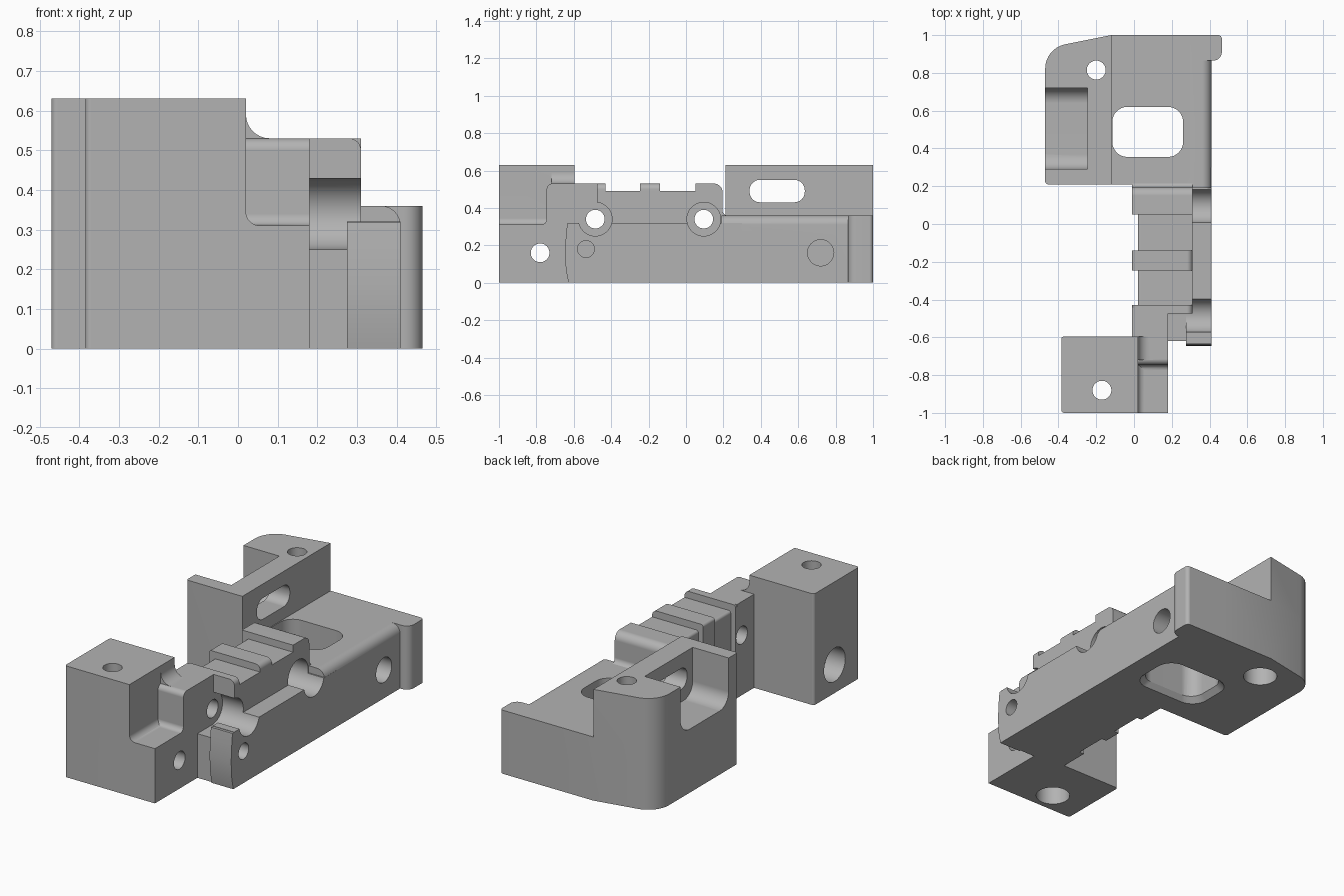
import bpy, bmesh, math
from mathutils import Vector

cube = bpy.data.objects.get("Cube")
if cube:
    bpy.data.objects.remove(cube, do_unlink=True)

grey = bpy.data.materials.new("plain_grey")
grey.use_nodes = True
COLOUR = (0.45, 0.45, 0.45, 1)
grey.diffuse_color = COLOUR
grey.node_tree.nodes["Principled BSDF"].inputs["Base Color"].default_value = COLOUR


def rounded(points, steps=8):
    """Polygon of (u, v) or (u, v, radius) corners with arcs at the radii."""
    out = []
    for i, p in enumerate(points):
        c = Vector(p[:2])
        if len(p) < 3:
            out.append(c)
            continue
        a = (Vector(points[i - 1][:2]) - c).normalized()
        b = (Vector(points[(i + 1) % len(points)][:2]) - c).normalized()
        half = a.angle(b) / 2
        centre = c + (a + b).normalized() * p[2] / math.sin(half)
        reach = p[2] / math.tan(half)
        start, end = c + a * reach - centre, c + b * reach - centre
        turn = math.atan2(start.x * end.y - start.y * end.x, start.dot(end))
        for k in range(steps + 1):
            t = turn * k / steps
            out.append(centre + Vector((start.x * math.cos(t) - start.y * math.sin(t),
                                        start.x * math.sin(t) + start.y * math.cos(t))))
    return out


def rect(u0, v0, u1, v1, r=None):
    corners = [(u0, v0), (u1, v0), (u1, v1), (u0, v1)]
    return [c + (r,) for c in corners] if r else corners


def circle(u, v, r, n=40):
    return [(u + r * math.cos(math.tau * k / n), v + r * math.sin(math.tau * k / n))
            for k in range(n)]


def prism(name, axis, points, lo, hi, flare=1.0):
    """Extrude a profile along an axis; flare scales the far end."""
    place = {"x": lambda u, v, w: (w, u, v),
             "y": lambda u, v, w: (u, w, v),
             "z": lambda u, v, w: (u, v, w)}[axis]
    outline = rounded(points)
    mid = sum(outline, Vector((0, 0))) / len(outline)
    bm = bmesh.new()
    near = [bm.verts.new(place(p.x, p.y, lo)) for p in outline]
    far = []
    for p in outline:
        q = mid + (p - mid) * flare
        far.append(bm.verts.new(place(q.x, q.y, hi)))
    bm.faces.new(near)
    bm.faces.new(far)
    for i in range(len(near)):
        bm.faces.new((near[i - 1], near[i], far[i], far[i - 1]))
    bmesh.ops.recalc_face_normals(bm, faces=bm.faces)
    mesh = bpy.data.meshes.new(name)
    bm.to_mesh(mesh)
    bm.free()
    mesh.materials.append(grey)
    obj = bpy.data.objects.new(name, mesh)
    bpy.context.collection.objects.link(obj)
    return obj


def combine(body, part, operation):
    bpy.context.view_layer.objects.active = body
    mod = body.modifiers.new("join", "BOOLEAN")
    mod.operation, mod.solver, mod.object = operation, "EXACT", part
    bpy.ops.object.modifier_apply(modifier=mod.name)
    bpy.data.objects.remove(part, do_unlink=True)


# Rear plate, the base of the whole bracket
def rear_outline(right):
    return [(-0.47, 0.21, 0.015), (right, 0.21), (right, 1), (-0.12, 1), (-0.47, 0.93, 0.13)]


body = prism("bracket_body", "z", rear_outline(0.3), 0, 0.36)

solids = [
    # rear wall, rounded right edge and end lug
    prism("rear_wall", "z", rear_outline(-0.12)[:2] + rear_outline(-0.12)[3:], 0, 0.63),
    prism("rear_edge", "y", [(0.2, 0), (0.41, 0), (0.41, 0.36, 0.05), (0.2, 0.36)], 0.19, 1),
    prism("lug", "z", [(0.35, 0.865), (0.465, 0.865, 0.045), (0.465, 1, 0.02), (0.35, 1)], 0, 0.36),
    # lower ledge and its front tab
    prism("ledge", "z", [(0.02, -0.62), (0.41, -0.62), (0.41, 0.3), (0.02, 0.3)], 0, 0.32),
    prism("tab", "x", [(-0.55, 0), (-0.628, 0), (-0.642, 0.07), (-0.647, 0.16),
                       (-0.642, 0.25), (-0.635, 0.318), (-0.55, 0.318)], 0.275, 0.41),
    # spine with ribs
    prism("spine", "y", [(0.02, 0), (0.31, 0), (0.31, 0.49), (0.02, 0.49, 0.015)], -0.475, 0.15),
    prism("rear_rib", "x", [(0.05, 0), (0.25, 0), (0.25, 0.358), (0.195, 0.358, 0.03),
                            (0.195, 0.53, 0.045), (0.05, 0.53)], -0.01, 0.31),
    # front block and stepped side
    prism("front_block", "z", [(-0.385, -1, 0.015), (0.02, -1), (0.02, -0.595),
                               (-0.385, -0.595, 0.015)], 0, 0.63),
    prism("front_step", "x", [(-1, 0), (-0.44, 0), (-0.44, 0.53), (-0.745, 0.53, 0.03),
                              (-0.745, 0.31, 0.03), (-1, 0.31)], -0.01, 0.18),
    # fillets between the block and its steps
    prism("upper_fillet", "y", [(0, 0.5), (0.1, 0.5), (0.1, 0.53), (0.02, 0.53, 0.06),
                                (0.02, 0.61), (0, 0.61)], -0.72, -0.595),
    prism("lower_fillet", "y", [(0, 0.28), (0.08, 0.28), (0.08, 0.31), (0.02, 0.31, 0.035),
                                (0.02, 0.37), (0, 0.37)], -1, -0.73),
]
for y0, y1 in ((-0.475, -0.43), (-0.245, -0.14)):
    solids.append(prism("rib", "y", [(-0.01, 0), (0.31, 0), (0.31, 0.53, 0.03),
                                     (-0.01, 0.53, 0.015)], y0, y1))
for part in solids:
    combine(body, part, "UNION")

cuts = [
    # rear wall pocket and slot, plate window
    prism("pocket", "x", [(0.29, 0.7), (0.29, 0.36, 0.08), (0.72, 0.36, 0.08), (0.72, 0.7)],
          -0.5, -0.245),
    prism("slot", "x", rect(0.34, 0.43, 0.635, 0.55, 0.055), -0.3, -0.08),
    prism("window", "z", rect(-0.115, 0.355, 0.26, 0.62, 0.08), -0.1, 0.45),
    prism("window_flare", "z", rect(-0.115, 0.355, 0.26, 0.62, 0.08), 0.03, -0.005, 1.18),
    # clearance behind the front tab
    prism("tab_gap", "x", rect(-0.7, 0.25, -0.485, 0.43), 0.18, 0.275),
    # cross holes
    prism("front_cross_hole", "x", circle(-0.78, 0.16, 0.05), -0.5, 0.5),
    prism("front_cross_bore", "x", circle(-0.78, 0.16, 0.095), -0.5, -0.27),
    prism("rear_blind_hole", "x", circle(0.72, 0.16, 0.07), 0.2, 0.5),
    prism("ledge_blind_hole", "x", circle(-0.535, 0.18, 0.045), 0.3, 0.5),
]
for y in (-0.485, 0.095):
    cuts.append(prism("spine_hole", "x", circle(y, 0.34, 0.05), -0.2, 0.6))
    cuts.append(prism("spine_bore", "x", circle(y, 0.34, 0.09), 0.18, 0.6))
# upright screw holes, wider from below
for x, y in ((-0.17, -0.88), (-0.2, 0.815)):
    cuts.append(prism("screw_hole", "z", circle(x, y, 0.05), -0.1, 0.8))
    cuts.append(prism("screw_bore", "z", circle(x, y, 0.09), -0.1, 0.12))
for part in cuts:
    combine(body, part, "DIFFERENCE")

# Smooth rounds with crisp edges
bpy.ops.object.select_all(action="DESELECT")
body.select_set(True)
bpy.context.view_layer.objects.active = body
bpy.ops.object.shade_smooth_by_angle(angle=math.radians(30))
normals = body.modifiers.new("weighted_normals", "WEIGHTED_NORMAL")
normals.keep_sharp = True
